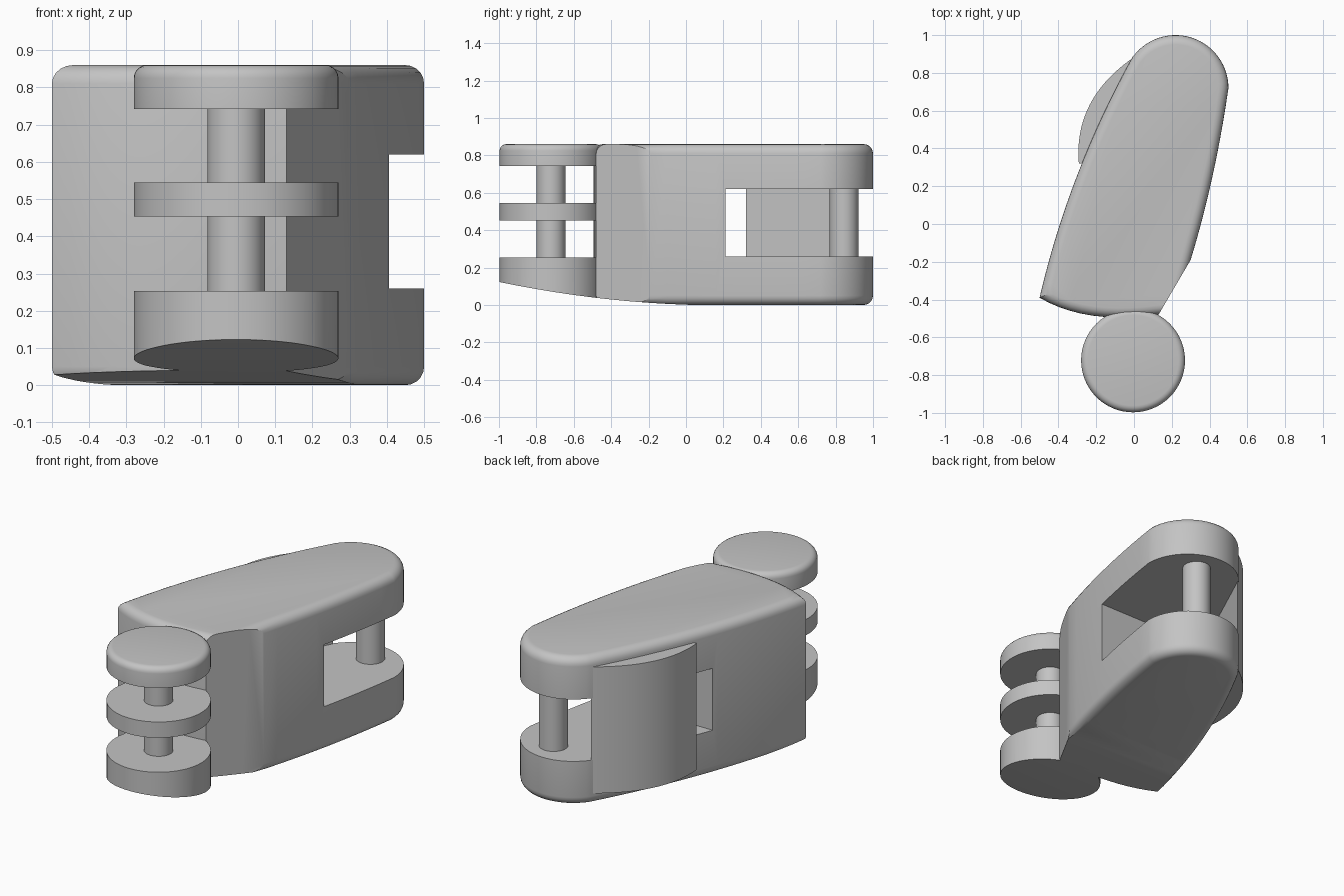
import bpy, bmesh, math

cube = bpy.data.objects.get("Cube")
if cube:
    bpy.data.objects.remove(cube)

grey = bpy.data.materials.new("plain_grey")
grey.use_nodes = True
GREY = (0.55, 0.55, 0.55, 1)
grey.diffuse_color = GREY
grey.node_tree.nodes["Principled BSDF"].inputs["Base Color"].default_value = GREY


def bend(p0, pm, p1, n):
    """Points on a gentle curve through three points, without the last one."""
    out = []
    for i in range(n):
        t = i / n
        a, b, c = (1 - t) * (1 - 2 * t), 4 * t * (1 - t), t * (2 * t - 1)
        out.append(tuple(a * u + b * v + c * w for u, v, w in zip(p0, pm, p1)))
    return out


def arc(cx, cy, r, a0, a1, n):
    angles = [math.radians(a0 + (a1 - a0) * i / n) for i in range(n)]
    return [(cx + r * math.cos(a), cy + r * math.sin(a)) for a in angles]


def prism(name, outline, z0, z1, top=0, bottom=0, skip=None):
    """Extrude an outline upwards, rounding its top and bottom rims."""
    bm = bmesh.new()
    face = bm.faces.new([bm.verts.new((x, y, z0)) for x, y in outline])
    geom = bmesh.ops.extrude_face_region(bm, geom=[face])["geom"]
    for v in geom:
        if isinstance(v, bmesh.types.BMVert):
            v.co.z = z1
    bmesh.ops.recalc_face_normals(bm, faces=bm.faces[:])
    for z, radius in ((z1, top), (z0, bottom)):
        if not radius:
            continue
        rim = []
        for e in bm.edges:
            if all(abs(v.co.z - z) < 1e-5 for v in e.verts):
                mid = (e.verts[0].co + e.verts[1].co) / 2
                if not (skip and skip(mid)):
                    rim.append(e)
        bmesh.ops.bevel(bm, geom=rim, offset=radius, segments=5,
                        profile=0.5, affect='EDGES')
    mesh = bpy.data.meshes.new(name)
    bm.to_mesh(mesh)
    bm.free()
    mesh.materials.append(grey)
    obj = bpy.data.objects.new(name, mesh)
    bpy.context.collection.objects.link(obj)
    return obj


def cylinder(name, x, y, r, z0, z1, top=0):
    return prism(name, arc(x, y, r, 0, 360, 64), z0, z1, top)


def cut(obj, cutter):
    mod = obj.modifiers.new("cut", 'BOOLEAN')
    mod.operation = 'DIFFERENCE'
    mod.solver = 'EXACT'
    mod.object = cutter


def hide(obj):
    obj.hide_render = True
    obj.hide_viewport = True
    obj.display_type = 'WIRE'


TOP = 0.86
parts = []

# Main body: rounded rear end, bowed sides, slightly curved front
outline = arc(0.22, 0.72, 0.28, 0, 144, 28)
outline += bend((-0.007, 0.885), (-0.3, 0.26), (-0.5, -0.39), 16)
outline += bend((-0.5, -0.39), (-0.22, -0.485), (0.13, -0.48), 10)
outline += [(0.13, -0.48)]
outline += bend((0.3, -0.19), (0.415, 0.25), (0.5, 0.72), 10)
body = prism("body", outline, 0, TOP, 0.05, 0.05,
             skip=lambda m: 0.15 < m.x < 0.28 and m.y < -0.2)

# Side pocket through the rear half
pocket = prism("pocket_cutter", [(-1, 0.21), (1, 0.21), (1, 1.3), (-1, 1.3)], 0.26, 0.62)
cut(body, pocket)

# Curved underside, swept up towards the front
under = prism("underside_cutter", [
    (0.2 - 1.4 * i / 14, 0.087 * (1.4 * i / 14) ** 2 - 0.002) for i in range(15)
] + [(-1.2, -0.3), (0.2, -0.3)], -1, 1)
for v in under.data.vertices:
    y, z, x = v.co
    v.co = (x, y, z)
cut(body, under)
parts.append(body)

# Curved wall bulging out on the right side
wall = bend((-0.292, 0.32), (-0.235, 0.63), (-0.005, 0.88), 24) + [(-0.005, 0.88), (-0.265, 0.32)]
parts.append(prism("side_bulge", wall, 0.065, 0.8))

# Front hinge: three round plates on a pin
hx, hy, hr = -0.005, -0.722, 0.275
lower = cylinder("lower_hinge_plate", hx, hy, hr, -0.05, 0.253)
cut(lower, under)
parts += [lower,
          cylinder("middle_hinge_plate", hx, hy, hr, 0.453, 0.545),
          cylinder("upper_hinge_plate", hx, hy, hr, 0.742, TOP, 0.035),
          cylinder("front_pin", hx, hy, 0.077, 0.2, 0.8)]

# Rear pin across the pocket
parts.append(cylinder("rear_pin", 0.26, 0.845, 0.077, 0.22, 0.66))

# Apply cuts and shade smooth with sharp edges kept
for obj in parts:
    bpy.ops.object.select_all(action='DESELECT')
    obj.select_set(True)
    bpy.context.view_layer.objects.active = obj
    for mod in list(obj.modifiers):
        bpy.ops.object.modifier_apply(modifier=mod.name)
    bpy.ops.object.shade_smooth_by_angle(angle=math.radians(30))
for helper in (pocket, under):
    hide(helper)
